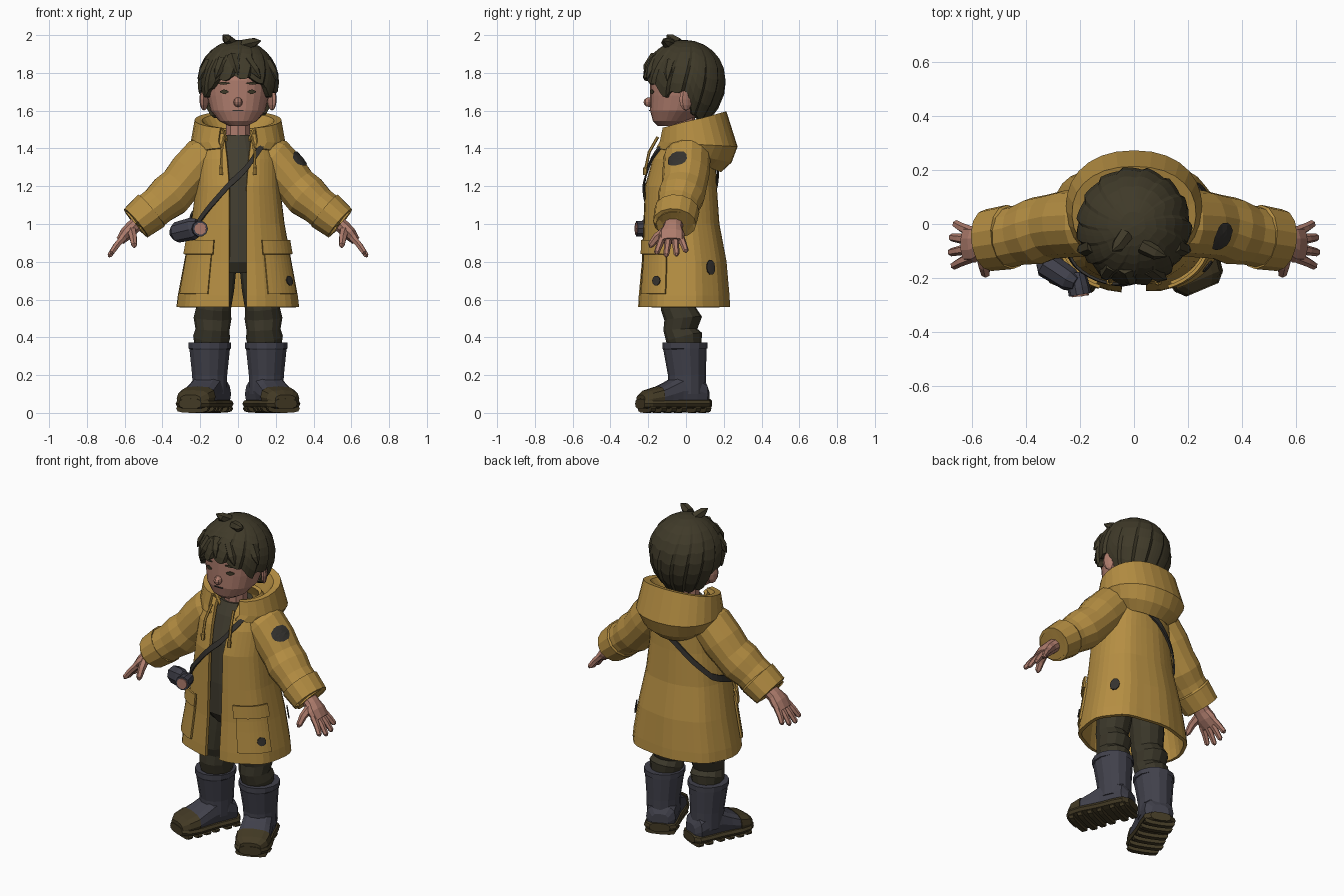
import bpy, bmesh, math
from math import sin, cos, pi, radians, copysign
from mathutils import Vector, Matrix

if "Cube" in bpy.data.objects:
    bpy.data.objects.remove(bpy.data.objects["Cube"])


def material(name, r, g, b):
    m = bpy.data.materials.new(name)
    m.use_nodes = True
    m.diffuse_color = (r, g, b, 1)
    node = next(n for n in m.node_tree.nodes if n.type == 'BSDF_PRINCIPLED')
    node.inputs["Base Color"].default_value = (r, g, b, 1)
    return m


YELLOW = material("raincoat_yellow", .46, .27, .055)
SKIN = material("skin", .42, .2, .15)
HAIR = material("hair_olive", .05, .042, .022)
CLOTH = material("trouser_olive", .042, .037, .022)
SHIRT = material("shirt_grey_olive", .055, .048, .03)
RUBBER = material("boot_blue_grey", .052, .052, .07)
SOLE = material("sole_brown", .056, .042, .018)
DARK = material("strap_dark", .035, .032, .028)


def grid(name, rows, mat, closed=True, caps=True, thick=0):
    """Skin rows of points into a flat-shaded mesh."""
    bm = bmesh.new()
    vs = [[bm.verts.new(p) for p in row] for row in rows]
    n = len(rows[0])
    for r0, r1 in zip(vs, vs[1:]):
        for i in range(n if closed else n - 1):
            j = (i + 1) % n
            bm.faces.new((r0[i], r0[j], r1[j], r1[i]))
    if caps and closed:
        bm.faces.new(vs[0])
        bm.faces.new(vs[-1])
    bmesh.ops.remove_doubles(bm, verts=bm.verts, dist=1e-4)
    bmesh.ops.recalc_face_normals(bm, faces=bm.faces)
    me = bpy.data.meshes.new(name)
    bm.to_mesh(me)
    bm.free()
    me.materials.append(mat)
    ob = bpy.data.objects.new(name, me)
    bpy.context.collection.objects.link(ob)
    if thick:
        mod = ob.modifiers.new("thickness", 'SOLIDIFY')
        mod.thickness, mod.offset = thick, 0
    return ob


def oval(z, rx, cy, ry, a, p=.85, off=0):
    c, s = cos(a), sin(a)
    return Vector(((rx + off) * copysign(abs(c) ** p, c),
                   cy + (ry + off) * copysign(abs(s) ** p, s), z))


def surf(rings, a, z, off=0, p=.85):
    """Point on a lofted body at angle a and height z."""
    for lo, hi in zip(rings, rings[1:]):
        if z <= hi[0] or hi is rings[-1]:
            t = (z - lo[0]) / (hi[0] - lo[0])
            return oval(*[u + (v - u) * t for u, v in zip(lo, hi)], a, p, off)


def loft(name, rings, mat, n=20, p=.85):
    return grid(name, [[oval(*r, 2 * pi * i / n, p) for i in range(n)] for r in rings], mat)


def tube(name, path, mat, n=10, s=1, caps=True):
    """Path of (x, y, z, radius, optional depth radius)."""
    pts = [Vector(q[:3]) for q in path]
    rows = []
    for k, q in enumerate(path):
        t = (pts[min(k + 1, len(pts) - 1)] - pts[max(k - 1, 0)]).normalized()
        ref = Vector((1, 0, 0)) if abs(t.y) > .9 else Vector((0, 1, 0))
        u = (ref - t * ref.dot(t)).normalized()
        v = t.cross(u)
        row = [pts[k] + u * q[-1] * cos(b) + v * q[3] * sin(b)
               for b in (2 * pi * i / n for i in range(n))]
        rows.append([Vector((s * w.x, w.y, w.z)) for w in row])
    return grid(name, rows, mat, caps=caps)


def ball(name, loc, size, mat, n=10, rot=0):
    m = Matrix.LocRotScale(Vector(loc), Matrix.Rotation(rot, 3, 'Z'), Vector(size))
    rows = [[m @ Vector((sin(k * pi / 6) * cos(2 * pi * i / n), sin(k * pi / 6) * sin(2 * pi * i / n),
                         cos(k * pi / 6))) for i in range(n)] for k in range(7)]
    return grid(name, rows, mat, caps=False)


# Raincoat body, open down the front
COAT = [(.56, .312, -.01, .23), (.62, .305, -.01, .227), (.8, .272, -.01, .212), (1.0, .236, -.025, .19),
        (1.2, .212, -.028, .18), (1.34, .205, -.012, .158), (1.44, .17, .005, .13), (1.5, .12, .01, .1)]


def coat_row(z, n=40):
    rx = next(r[1] for r in COAT if r[0] >= z)
    g = math.asin(((.045 + max(0, z - 1.25) * .12) / rx) ** 1.18)
    return [surf(COAT, -pi / 2 + g + (2 * pi - 2 * g) * i / n, z, .005 * sin(i * 1.3) * (1.5 - z)) for i in range(n + 1)]


grid("raincoat", [coat_row(r[0]) for r in COAT], YELLOW, closed=False, thick=.02)


def panel(name, a0, a1, z0, z1, mat, off=.018):
    rows = [[surf(COAT, radians(a0 + (a1 - a0) * i / 8), z0 + (z1 - z0) * k / 4, off)
             for i in range(9)] for k in range(5)]
    grid(name, rows, mat, closed=False, thick=.012)


def patch(name, a, z, ra, rz, mat, off):
    rows = [[surf(COAT, radians(a + ra * k / 2 * cos(i * pi / 5)), z + rz * k / 2 * sin(i * pi / 5), off)
             for i in range(10)] for k in range(3)]
    grid(name, rows, mat, caps=False, thick=.006)


for side, flip in (("left", 1), ("right", -1)):
    ang = lambda d: d if flip > 0 else -180 - d
    panel(side + "_pocket", ang(-64), ang(-20), .63, .88, YELLOW)
    panel(side + "_pocket_flap", ang(-67), ang(-17), .84, .915, YELLOW, .03)
patch("pocket_patch", -33, .7, 6, .026, DARK, .028)
patch("hip_patch", 34, .77, 7, .04, DARK, .018)

# Shirt and trousers under the coat
loft("shirt", [(.8, .19, -.02, .165), (1.0, .18, -.03, .16), (1.25, .17, -.03, .15),
               (1.4, .12, -.02, .11), (1.47, .085, -.01, .085)], SHIRT)
loft("trouser_seat", [(.74, .1, -.02, .13), (.8, .2, -.02, .16), (.92, .19, -.02, .16)], CLOTH)

# Hood hanging behind the neck
hood = []
for zf, zb, rx, ry, cy in ((1.4, 1.28, .16, .15, .03), (1.41, 1.33, .215, .2, .035), (1.435, 1.41, .245, .205, .06),
                           (1.5, 1.59, .225, .17, .04), (1.5, 1.58, .195, .145, .035), (1.44, 1.46, .13, .12, .02)):
    row = []
    for i in range(25):
        a = radians(-68 + 316 * i / 24)
        b = (1 + sin(a)) / 2
        row.append(oval(zf + (zb - zf) * b, rx, cy, ry, a, .9))
    hood.append(row)
grid("hood", hood, YELLOW, closed=False, thick=.016)

# Head, neck and face
HEAD = [(1.52, .05, -.105, .045), (1.545, .1, -.08, .095), (1.6, .145, -.05, .14), (1.68, .165, -.03, .16),
        (1.76, .175, -.015, .175), (1.85, .165, 0, .17), (1.94, .08, 0, .09)]
loft("head", HEAD, SKIN, 24, .95)
tube("neck", [(0, -.01, 1.4, .1), (0, -.02, 1.47, .068), (0, -.02, 1.6, .068)], SKIN)
ball("nose", (0, -.195, 1.645), (.024, .03, .026), SKIN, 8)
for s, side in ((1, "left"), (-1, "right")):
    ball(side + "_ear", (s * .18, .0, 1.66), (.018, .04, .06), SKIN, 8, s * .5)
    for part, dx, dz, hw, hh in (("eye", .072, 1.7, .024, .013), ("eyebrow", .075, 1.745, .035, .008)):
        rows = []
        for k in (-1, 0, 1):
            rows.append([surf(HEAD, -pi / 2 + s * (dx + hw * j / 3) / .172, dz + hh * k * (1 - abs(j) / 4), .005, .95)
                         for j in range(-3, 4)])
        grid(side + "_" + part, rows, HAIR, closed=False, thick=.005)
grid("mouth", [[surf(HEAD, -pi / 2 + j * .06, 1.598 + k, .004, .95) for j in range(-3, 4)]
               for k in (0, .006)], DARK, closed=False, thick=.004)

# Layered hair with clumped strands and a jagged edge
EDGE = [(0, 1.785), (.5, 1.765), (.85, 1.72), (1.05, 1.67), (1.25, 1.71), (1.65, 1.7), (1.85, 1.58), (pi, 1.54)]


def hair_edge(d):
    for (d0, z0), (d1, z1) in zip(EDGE, EDGE[1:]):
        if d <= d1:
            return z0 + (z1 - z0) * (d - d0) / (d1 - d0)
    return EDGE[-1][1]


N, T = 75, 9
hair = []
for t in range(T + 2):
    u = min(t / T, 1)
    row = []
    for i in range(N):
        a = 2 * pi * i / N + .5 * (1 - u)
        d = abs((2 * pi * i / N + pi / 2 + pi) % (2 * pi) - pi)
        saw = (i % 5) / 4
        z = 1.975 - (1.975 - hair_edge(d) + .035 * (.5 - abs(saw - .6))) * (1 - cos(u * pi / 2))
        r = math.sqrt(max(0, 1 - ((z - 1.76) / .215) ** 2)) if z > 1.76 else 1 - .36 * ((1.76 - z) / .2) ** 2
        r *= 1 + .07 * (saw - .6) * u
        r *= .84 if t > T else 1
        row.append(Vector((.212 * r * cos(a), -.008 + .218 * r * sin(a), z)))
    hair.append(row)
grid("hair", hair, HAIR, caps=False)
for k, (x, y, z, dx, dy, dz) in enumerate(((-.03, -.04, 1.955, -.05, -.06, .045), (.03, -.08, 1.95, .09, -.04, .02),
                                           (-.08, -.15, 1.87, -.04, -.05, -.1), (.05, -.16, 1.87, .07, -.045, -.1),
                                           (-.03, -.16, 1.89, .03, -.06, -.1), (.15, -.08, 1.86, .06, -.02, -.1),
                                           (-.15, -.08, 1.86, -.06, -.02, -.1))):
    tube("hair_tuft", [(x, y, z, .03), (x + dx * .6, y + dy * .7, z + dz * .6, .026),
                       (x + dx, y + dy, z + dz, .003)], HAIR, 6)

# Boots: section along the foot, then turned outwards
FOOT = [(.115, .05, .13), (.09, .085, .17), (.03, .09, .21), (-.05, .088, .2), (-.11, .092, .165),
        (-.17, .098, .135), (-.22, .088, .115), (-.255, .055, .09)]


def foot(name, rows, mat, s, grow=0, low=.03, high=None):
    turn = Matrix.Rotation(radians(23), 3, 'Z')
    out = []
    for y, w, h in rows:
        top = high or h + grow
        ring = []
        for i in range(12):
            c, q = cos(i * pi / 6), sin(i * pi / 6)
            p = turn @ Vector(((w + grow) * copysign(abs(c) ** .7, c), y - (grow if y < -.2 else -grow),
                               (low + top) / 2 + (top - low) / 2 * copysign(abs(q) ** .7, q)))
            ring.append(Vector((s * (p.x + .15), p.y, p.z)))
        out.append(ring)
    grid(name, out, mat)


for s, side in ((1, "left"), (-1, "right")):
    # Trouser legs
    tube(side + "_trouser_leg", [(.1, -.02, .86, .1), (.12, -.03, .66, .1), (.13, -.04, .55, .092),
                                 (.135, -.015, .5, .1), (.135, -.03, .44, .09), (.14, -.01, .4, .098),
                                 (.145, 0, .32, .08)], CLOTH, 12, s)
    tube(side + "_boot_shaft", [(.15, .005, .1, .092, .1), (.15, .005, .2, .095, .1), (.15, -.005, .34, .11, .115),
                                (.15, -.005, .342, .116, .12), (.15, -.005, .372, .116, .12),
                                (.15, -.005, .372, .09, .095)], RUBBER, 14, s)
    foot(side + "_boot_foot", FOOT, RUBBER, s)
    foot(side + "_toe_cap", FOOT[5:], SOLE, s, .006)
    foot(side + "_sole", FOOT, SOLE, s, .01, .022, .075)
    for k, (y, w, h) in enumerate(FOOT[1:-1]):
        foot(side + "_tread", [(y - .014, w, h), (y + .014, w, h)], SOLE, s, .004, 0, .045)

    # Sleeves, turned-back cuffs and hands
    sleeve = tube(side + "_sleeve", [(.1, 0, 1.4, .08, .1), (.18, .005, 1.35, .12, .125), (.25, 0, 1.27, .122, .125),
                                     (.31, -.01, 1.2, .112, .12), (.36, -.025, 1.15, .12, .125),
                                     (.42, -.04, 1.1, .105, .112), (.47, -.05, 1.06, .105, .112),
                                     (.52, -.06, 1.02, .085, .1)], YELLOW, 14, s)
    tube(side + "_cuff", [(.455, -.048, 1.075, .1, .108), (.46, -.048, 1.07, .112, .12),
                          (.54, -.06, 1.005, .1, .115), (.543, -.06, 1.0, .085, .1), (.51, -.06, 1.03, .07, .085)],
         YELLOW, 14, s)
    tube(side + "_palm", [(.5, -.06, 1.03, .04, .05), (.56, -.07, .98, .04, .052), (.59, -.075, .95, .038, .068),
                          (.625, -.075, .91, .025, .068)], SKIN, 10, s)
    for k, (y, tip, length) in enumerate(((-.125, -.155, .9), (-.092, -.105, 1.05), (-.058, -.05, 1), (-.028, 0, .8))):
        tube(side + "_finger", [(.605, y, .93, .02), (.605 + .04 * length, (y + tip) / 2, .93 - .045 * length, .018),
                                (.605 + .07 * length, tip, .93 - .09 * length, .015),
                                (.605 + .075 * length, tip, .93 - .1 * length, .006)], SKIN, 6, s)
    tube(side + "_thumb", [(.565, -.1, .97, .026), (.555, -.155, .93, .022), (.55, -.185, .89, .017),
                           (.548, -.19, .875, .006)], SKIN, 6, s)
    # Hood drawstrings
    tube(side + "_drawstring", [(.075, -.15, 1.46, .008), (.088, -.195, 1.38, .008), (.09, -.212, 1.3, .008),
                                (.09, -.215, 1.295, .013), (.09, -.218, 1.26, .011)], YELLOW, 6, s)
    # Worn spot on the left sleeve
    if s > 0:
        up = Vector((.7, -.15, .7)).to_track_quat('Z', 'Y').to_matrix()
        rows = [[Vector((.305, -.04, 1.325)) + up @ Vector((r * cos(i * pi / 6), r * sin(i * pi / 6), 0))
                 for i in range(12)] for r in (0, .022, .046)]
        spot = grid("sleeve_patch", rows, DARK, caps=False)
        wrap = spot.modifiers.new("follow_sleeve", 'SHRINKWRAP')
        wrap.target, wrap.offset, wrap.wrap_mode = sleeve, .005, 'ABOVE_SURFACE'

# Shoulder strap running round the body
WAY = [(-145, 1.0), (-113, 1.14), (-92, 1.24), (-70, 1.36), (-45, 1.45), (20, 1.46), (65, 1.38), (95, 1.27),
       (125, 1.16), (155, 1.06), (190, 1.0), (215, 1.0)]
ribbon = []
for (a0, z0), (a1, z1) in zip(WAY, WAY[1:]):
    for k in range(5):
        a, z = radians(a0 + (a1 - a0) * k / 4), z0 + (z1 - z0) * k / 4
        ribbon.append([surf(COAT, a, z + d, .02) for d in (-.02, .02)])
grid("shoulder_strap", ribbon, DARK, closed=False, thick=.01)

# Hip pouch with a small torch
tube("pouch", [(-.34, -.13, .95, .03, .03), (-.325, -.15, .955, .055, .05), (-.24, -.205, .975, .06, .045),
               (-.21, -.22, .985, .045, .03)], RUBBER, 8)
tube("torch_body", [(-.215, -.18, .975, .035), (-.205, -.235, .975, .042), (-.2, -.262, .975, .042)], RUBBER, 10)
tube("torch_lens", [(-.2, -.26, .975, .032), (-.199, -.268, .975, .032)], SKIN, 10)
